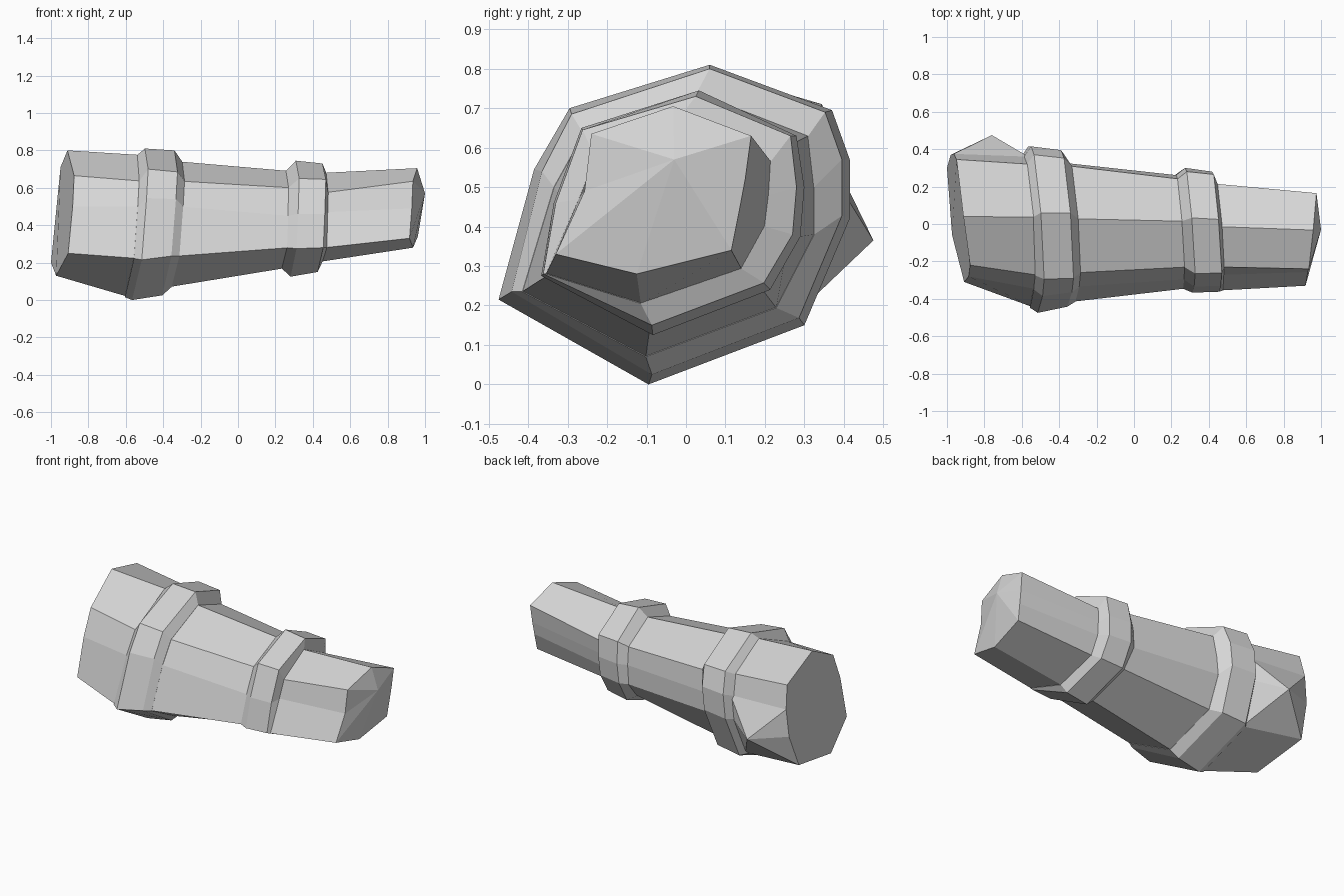
import bpy, bmesh

if "Cube" in bpy.data.objects:
    bpy.data.objects.remove(bpy.data.objects["Cube"])

# Nine-sided cross-section (y, z), starting at the top and going round by the front
PROFILE = [(.06, .81), (-.295, .70), (-.385, .545), (-.475, .215), (-.095, 0),
           (.30, .15), (.415, .42), (.415, .57), (.37, .695)]
BUTT = [(.04, .80), (-.22, .665), (-.28, .50), (-.31, .25), (-.06, .13),
        (.30, .20), (.37, .40), (.375, .57), (.345, .71)]
N = len(PROFILE)

grey = bpy.data.materials.new("grey")
grey.diffuse_color = (.67, .67, .67, 1)
grey.use_nodes = True
grey.node_tree.nodes["Principled BSDF"].inputs["Base Color"].default_value = grey.diffuse_color


def ring(x, y0, y1, z0, z1, tz=.1, ty=-.08, front=(), back=()):
    """Profile fitted to a y/z box, on a plane leaning with z and y.
    front / back replace the corners on that side."""
    pts = [(y0 + (py + .475) / .89 * (y1 - y0), z0 + pz / .81 * (z1 - z0))
           for py, pz in PROFILE]
    pts[1:1 + len(front)] = front
    if back:
        pts[6:9] = back
    return [(x + tz * z + ty * y, y, z) for y, z in pts]


def loft(name, rings, tip=None, knot=None):
    """Skin the rings; optional pointed end cap and a knot on the back."""
    bm = bmesh.new()
    vs = [[bm.verts.new(p) for p in r] for r in rings]
    for a, b in zip(vs, vs[1:]):
        for i in range(N):
            j = (i + 1) % N
            if knot and i in (5, 6):
                continue
            bm.faces.new((a[i], a[j], b[j], b[i]))
    bm.faces.new(vs[0])
    if tip:
        t = bm.verts.new(tip)
        for i in range(N):
            bm.faces.new((vs[-1][i], vs[-1][(i + 1) % N], t))
    else:
        bm.faces.new(vs[-1])
    if knot:
        a, b = vs
        k = bm.verts.new(knot)
        loop = [a[5], a[6], a[7], b[7], b[6], b[5]]
        for p, q in zip(loop, loop[1:] + loop[:1]):
            bm.faces.new((p, q, k))
    bmesh.ops.recalc_face_normals(bm, faces=bm.faces)
    me = bpy.data.meshes.new(name)
    bm.to_mesh(me)
    bm.free()
    me.materials.append(grey)
    bpy.context.collection.objects.link(bpy.data.objects.new(name, me))


def butt_join(x):
    return ring(x, -.45, .36, .015, .775,
                front=[(-.275, .635), (-.35, .50), (-.448, .222)])


def middle_start(x):
    return ring(x, -.42, .325, .07, .74,
                front=[(-.26, .635), (-.335, .50), (-.415, .235)],
                back=[(.325, .38), (.325, .50), (.31, .63)])


def middle_end(x):
    return ring(x, -.34, .25, .17, .69, .06,
                front=[(-.23, .60), (-.295, .45), (-.345, .28)],
                back=[(.26, .37), (.26, .49), (.24, .595)])


def narrow_start(x):
    return ring(x, -.36, .215, .205, .68, .06,
                front=[(-.23, .575), (-.272, .47), (-.355, .28)],
                back=[(.20, .40), (.21, .48), (.215, .565)])


# Thick end with a slanted cut and a knot on its back
butt = [(max(-1 + .12 * z - .2 * y, -1.02 + .1 * z), y, z) for y, z in BUTT]
loft("thick_end", [butt, butt_join(-.59)], knot=(-.76, .475, .365))

# Tapering middle
loft("middle", [middle_start(-.38), middle_end(.23)])

# Narrow end with a blunt point
loft("narrow_end", [narrow_start(.42),
                    ring(.94, -.33, .165, .28, .705, .03, .1,
                         front=[(-.24, .635), (-.257, .49), (-.33, .33),
                                (-.125, .28), (.115, .34)],
                         back=[(.135, .44), (.15, .52), (.165, .63)])],
     tip=(1, -.03, .57))

# Raised bands with sloping edges
loft("large_band", [butt_join(-.614),
                    ring(-.574, -.475, .415, 0, .81),
                    ring(-.415, -.445, .395, .025, .80,
                         front=[(-.29, .685), (-.365, .54), (-.442, .235)]),
                    middle_start(-.37)])
loft("small_band", [middle_end(.215),
                    ring(.267, -.37, .30, .125, .745, .06,
                         front=[(-.265, .65), (-.335, .46), (-.367, .275)],
                         back=[(.29, .375), (.30, .50), (.28, .63)]),
                    ring(.41, -.36, .28, .15, .73, .06,
                         front=[(-.262, .645), (-.33, .46), (-.362, .28)],
                         back=[(.27, .38), (.28, .50), (.265, .63)]),
                    narrow_start(.43)])
